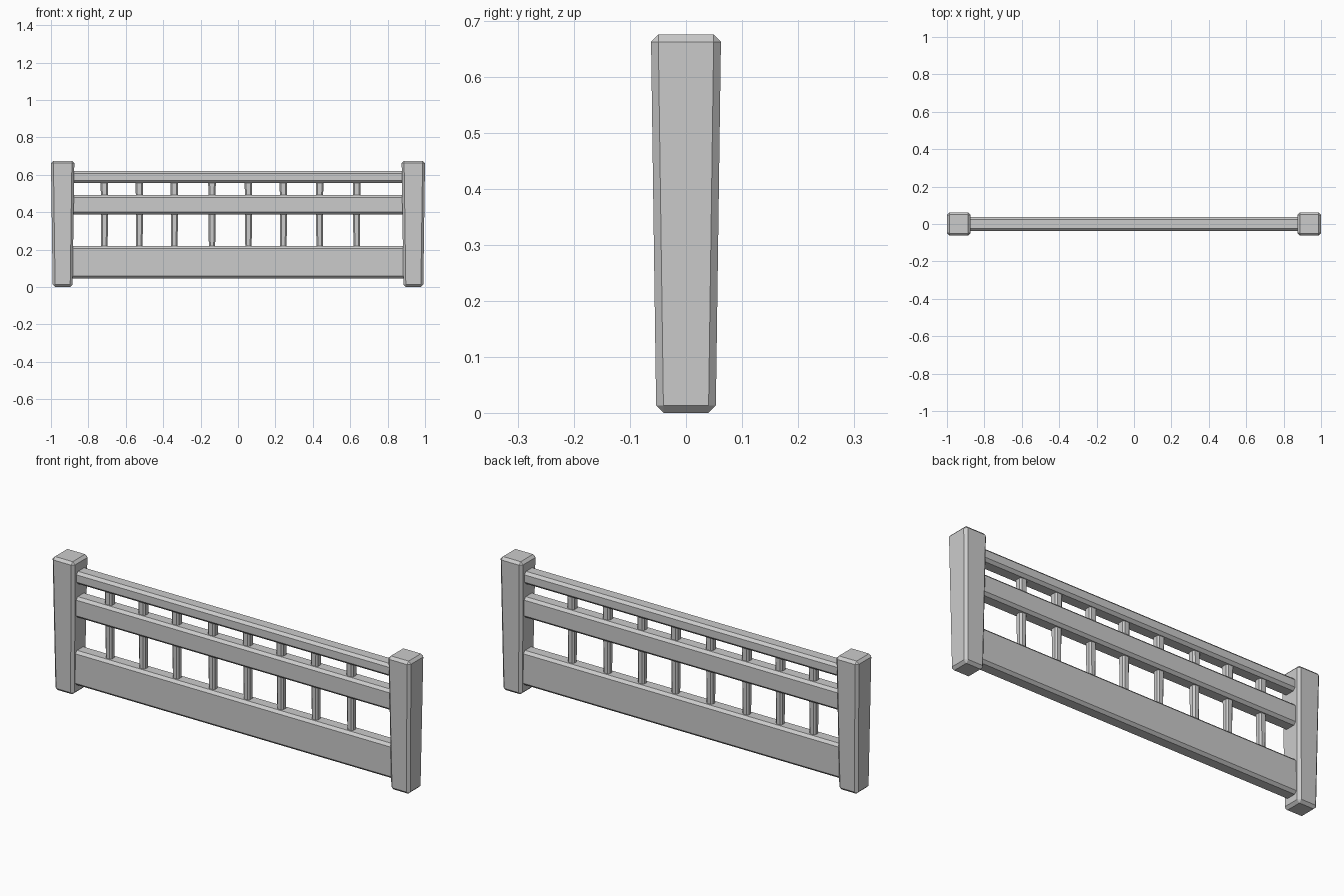
import bpy
import bmesh

default = bpy.data.objects.get("Cube")
if default:
    bpy.data.objects.remove(default, do_unlink=True)

# Single plain grey for the whole fence
grey = bpy.data.materials.new("plain grey")
grey.use_nodes = True
COLOUR = (0.6, 0.6, 0.6, 1)
grey.diffuse_color = COLOUR
grey.node_tree.nodes["Principled BSDF"].inputs["Base Color"].default_value = COLOUR


def beam(name, x, width, depth, z0, z1, chamfer, taper=1.0):
    """Chamfered box from z0 to z1; taper scales its bottom end."""
    bm = bmesh.new()
    bmesh.ops.create_cube(bm, size=1)
    for v in bm.verts:
        s = taper if v.co.z < 0 else 1.0
        v.co = (v.co.x * width * s, v.co.y * depth * s,
                z0 if v.co.z < 0 else z1)
    bmesh.ops.bevel(bm, geom=bm.edges[:], offset=chamfer, segments=1,
                    profile=0.5, affect='EDGES')
    mesh = bpy.data.meshes.new(name)
    bm.to_mesh(mesh)
    bm.free()
    mesh.materials.append(grey)
    obj = bpy.data.objects.new(name, mesh)
    obj.location.x = x
    bpy.context.collection.objects.link(obj)
    return obj


# End posts, narrowing towards the ground
for side, sign in (("left", 1), ("right", -1)):
    beam(side + "_post", sign * 0.9375, 0.125, 0.125, 0, 0.675, 0.013, 0.85)

# Horizontal rails
for name, z0, z1 in (("bottom_rail", 0.045, 0.22),
                     ("middle_rail", 0.387, 0.492),
                     ("top_rail", 0.557, 0.62)):
    beam(name, 0, 1.8, 0.074, z0, z1, 0.013)

# Slightly uneven row of balusters
POSITIONS = (-0.714, -0.527, -0.34, -0.139, 0.056, 0.243, 0.436, 0.634)
for i, x in enumerate(POSITIONS):
    beam(f"baluster_{i + 1}", x, 0.041, 0.041, 0.18, 0.59, 0.008, 0.82)
